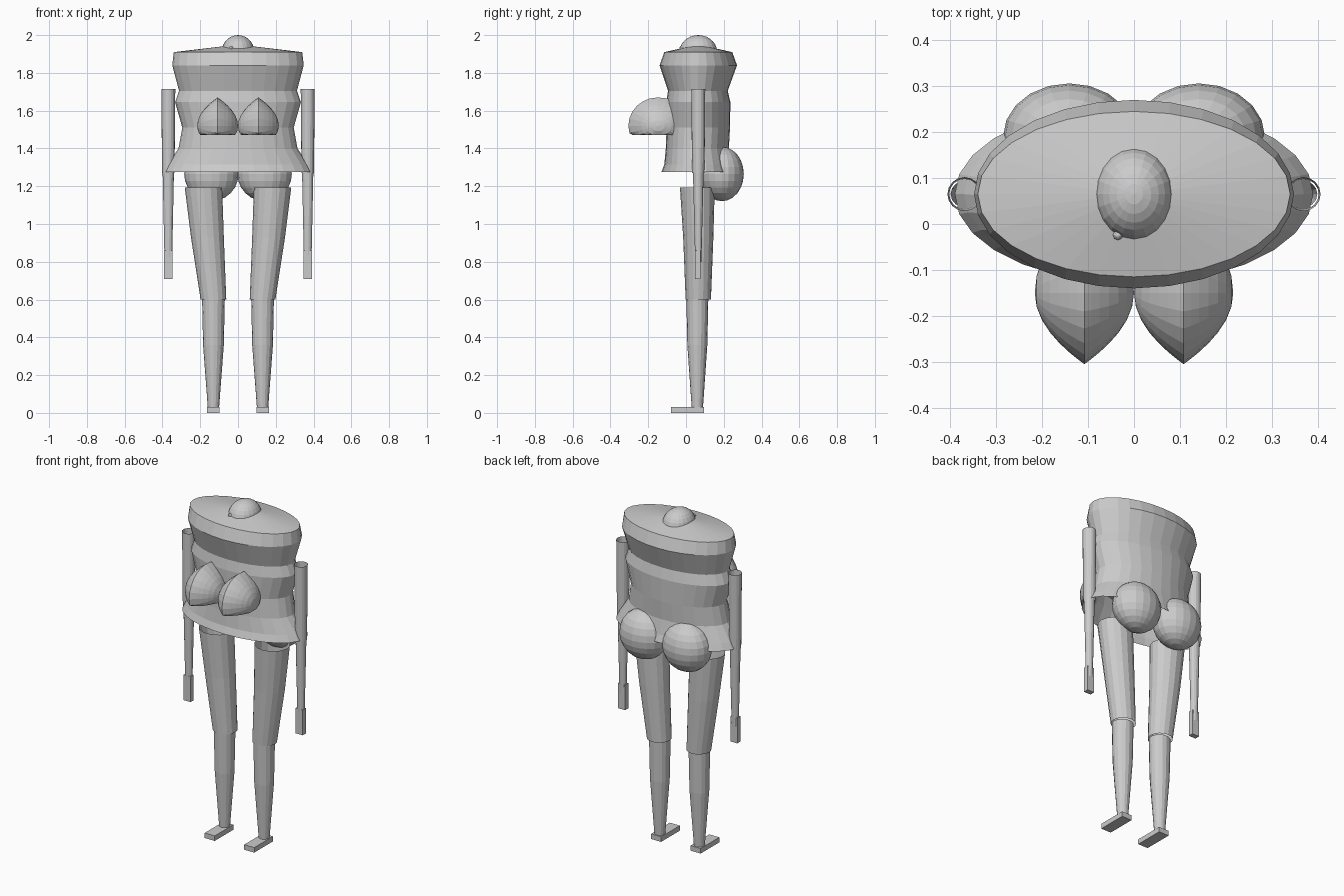
import bpy, bmesh, math
from mathutils import Vector

if "Cube" in bpy.data.objects:
    bpy.data.objects.remove(bpy.data.objects["Cube"])

YC = 0.065  # body axis depth


def finish(bm, name, angle=None):
    bmesh.ops.recalc_face_normals(bm, faces=bm.faces)
    me = bpy.data.meshes.new(name)
    bm.to_mesh(me)
    bm.free()
    ob = bpy.data.objects.new(name, me)
    bpy.context.collection.objects.link(ob)
    return ob


def loft(name, rings, n, apex=None):
    """Open tube through ellipses (cx, cy, z, rx, ry), optional top apex."""
    bm = bmesh.new()
    loops = []
    for cx, cy, z, rx, ry in rings:
        loops.append([bm.verts.new((cx + rx * math.cos(2 * math.pi * i / n),
                                    cy + ry * math.sin(2 * math.pi * i / n), z))
                      for i in range(n)])
    for a, b in zip(loops, loops[1:]):
        for i in range(n):
            j = (i + 1) % n
            bm.faces.new((a[i], a[j], b[j], b[i]))
    if apex:
        tip = bm.verts.new(apex)
        for i in range(n):
            bm.faces.new((loops[-1][i], loops[-1][(i + 1) % n], tip))
    return finish(bm, name)


def ellipsoid(name, c, r, u=20, v=12):
    bm = bmesh.new()
    bmesh.ops.create_uvsphere(bm, u_segments=u, v_segments=v, radius=1)
    for p in bm.verts:
        p.co = Vector([c[i] + r[i] * p.co[i] for i in range(3)])
    return finish(bm, name)


def box(name, lo, hi):
    bm = bmesh.new()
    bmesh.ops.create_cube(bm, size=1)
    for p in bm.verts:
        p.co = Vector([lo[i] + (hi[i] - lo[i]) * (p.co[i] + 0.5) for i in range(3)])
    return finish(bm, name)


def bust(name, cx):
    """Creased dome with a flat underside."""
    bm = bmesh.new()
    bmesh.ops.create_uvsphere(bm, u_segments=24, v_segments=16, radius=1)
    for p in bm.verts:
        z, y, x = p.co  # pole along x after swap
        ry = 0.155 if y < 0 else 0.19
        p.co = (cx + 0.108 * x * abs(x), -0.15 + ry * y,
                max(1.52 + 0.15 * z, 1.472))
    bmesh.ops.remove_doubles(bm, verts=bm.verts, dist=0.0005)
    return finish(bm, name)


# torso: banded elliptical shell, open below, shallow cone on top
loft("torso", [(0, YC, 1.275, 0.39, 0.195),
               (0, YC, 1.315, 0.37, 0.18),
               (0, 0.06, 1.40, 0.315, 0.167),
               (0, YC, 1.51, 0.295, 0.168),
               (0, YC, 1.645, 0.333, 0.17),
               (0, 0.063, 1.705, 0.312, 0.158),
               (0, YC, 1.84, 0.348, 0.205),
               (0, YC, 1.91, 0.34, 0.18)], 28, apex=(0, YC, 1.95))

# head and small face bump
ellipsoid("head", (0, YC, 1.91), (0.087, 0.1, 0.09), 20, 14)
ellipsoid("face_bump", (-0.035, -0.024, 1.93), (0.011, 0.011, 0.011), 8, 6)

for side, s in (("left", 1), ("right", -1)):
    # chest and seat
    bust(side + "_bust", s * 0.108)
    ellipsoid(side + "_buttock", (s * 0.141, 0.19, 1.265), (0.144, 0.116, 0.144))

    # legs: open tapered tubes
    loft(side + "_thigh", [(s * 0.13, YC, 0.60, 0.068, 0.067),
                           (s * 0.162, YC, 0.93, 0.087, 0.08),
                           (s * 0.183, 0.06, 1.193, 0.099, 0.092)], 16)
    loft(side + "_shin", [(s * 0.13, 0.06, 0.03, 0.03, 0.03),
                          (s * 0.13, 0.06, 0.36, 0.055, 0.053),
                          (s * 0.13, 0.06, 0.60, 0.06, 0.058)], 16)
    box(side + "_foot", (s * 0.13 - 0.033, -0.08, 0), (s * 0.13 + 0.033, 0.095, 0.03))

    # arms: open tubes with a box hand
    ax = s * 0.369
    loft(side + "_upper_arm", [(ax, YC, 1.27, 0.033, 0.033),
                               (ax, YC, 1.715, 0.037, 0.037)], 16)
    loft(side + "_forearm", [(ax, YC, 0.80, 0.02, 0.017),
                             (ax, YC, 1.28, 0.03, 0.029)], 14)
    box(side + "_hand", (ax - 0.023, 0.048, 0.71), (ax + 0.023, 0.078, 0.86))
